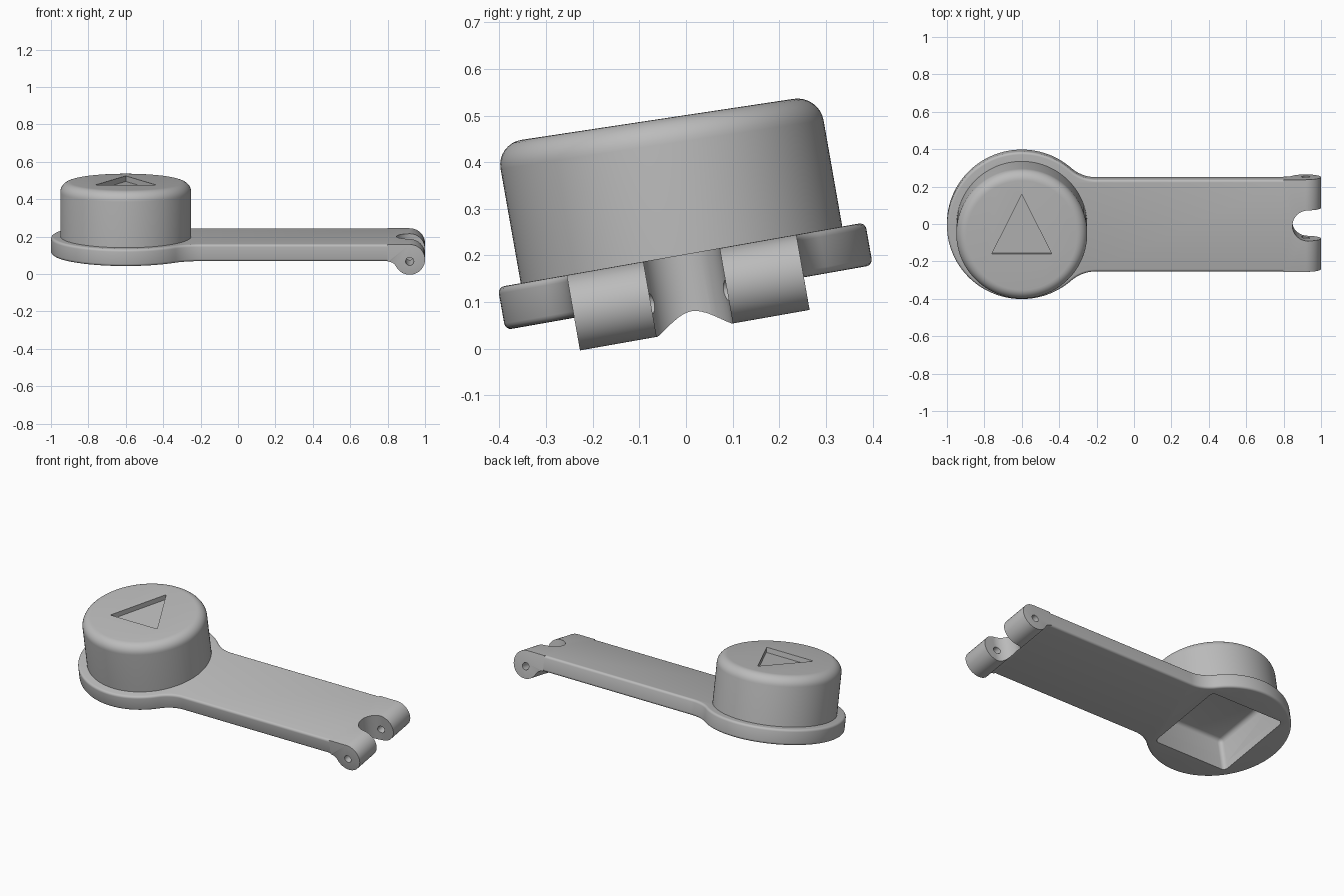
import bpy, bmesh, math
from math import cos, sin, sqrt, radians
from mathutils import Matrix, Vector

if "Cube" in bpy.data.objects:
    bpy.data.objects.remove(bpy.data.objects["Cube"])

grey = bpy.data.materials.new("plain grey")
grey.use_nodes = True
colour = (0.5, 0.5, 0.5, 1)
grey.diffuse_color = colour
grey.node_tree.nodes["Principled BSDF"].inputs["Base Color"].default_value = colour

BOTTOM, TOP = 0.107, 0.2      # faces of the arm plate
HUB = -0.6                    # centre of the round end
HALF = 0.25                   # half width of the arm
SEAM = 0.8                    # where the arm meets the hinge
ROUND = 0.014
# The whole part leans back about the x axis
LEAN = Matrix.Rotation(radians(10), 4, 'X') @ Matrix.Translation((0, 0.0255, 0))


def arc(cx, cy, r, start, end, n):
    return [(cx + r * cos(start + (end - start) * i / n),
             cy + r * sin(start + (end - start) * i / n)) for i in range(n + 1)]


def prism(points, place, direction):
    """Extrude a closed outline; place maps a 2D point into space."""
    bm = bmesh.new()
    face = bm.faces.new([bm.verts.new(place(*p)) for p in points])
    out = bmesh.ops.extrude_face_region(bm, geom=[face])["geom"]
    bmesh.ops.translate(bm, vec=direction,
                        verts=[v for v in out if isinstance(v, bmesh.types.BMVert)])
    bmesh.ops.recalc_face_normals(bm, faces=bm.faces)
    return bm


def soften(bm, rule, size, segments=4):
    edges = [e for e in bm.edges if rule(e.verts[0].co, e.verts[1].co)]
    bmesh.ops.bevel(bm, geom=edges, offset=size, segments=segments, profile=0.5,
                    affect='EDGES', clamp_overlap=True)


def make(name, bm):
    mesh = bpy.data.meshes.new(name)
    bm.to_mesh(mesh)
    bm.free()
    mesh.materials.append(grey)
    obj = bpy.data.objects.new(name, mesh)
    bpy.context.scene.collection.objects.link(obj)
    return obj


def cut(obj, cutter):
    bpy.context.view_layer.objects.active = obj
    mod = obj.modifiers.new("cut", 'BOOLEAN')
    mod.operation, mod.solver, mod.object = 'DIFFERENCE', 'EXACT', cutter
    bpy.ops.object.modifier_apply(modifier=mod.name)


def flat(z):
    return lambda x, y: (x, y, z)


# Arm plate: round end blended into a straight arm
blend = 0.2
neck = HUB + sqrt((0.4 + blend) ** 2 - (HALF + blend) ** 2)
turn = math.atan2(HALF + blend, neck - HUB)
upper = [(SEAM, HALF)] + arc(neck, HALF + blend, blend, -math.pi / 2, turn - math.pi, 14)
upper += arc(HUB, 0, 0.4, turn, math.pi, 48)[1:]
outline = upper + [(x, -y) for x, y in reversed(upper[:-1])]
bm = prism(outline, flat(BOTTOM), (0, 0, TOP - BOTTOM))
soften(bm, lambda a, b: abs(a.z - b.z) < 1e-4 and not (a.x > SEAM - 0.01 and b.x > SEAM - 0.01), ROUND)
plate = make("arm_plate", bm)

# Hinge end: knuckle profile with a fillet under the plate
kx, kr, fillet = 0.918, 0.082, 0.05
kz = TOP - kr
fz = BOTTOM - fillet
fx = kx - sqrt((fillet + kr) ** 2 - (kz - fz) ** 2)
meet = math.atan2(kz - fz, kx - fx)
profile = [(SEAM, TOP)] + arc(kx, kz, kr, math.pi / 2, meet - math.pi, 32)
profile += arc(fx, fz, fillet, meet, math.pi / 2, 8)[1:]
if fx > SEAM:
    profile.append((SEAM, BOTTOM))
bm = prism(profile, lambda x, z: (x, -HALF, z), (0, 2 * HALF, 0))
soften(bm, lambda a, b: abs(a.y - b.y) < 1e-4 and max(a.x, b.x) > SEAM + 0.005, ROUND)
hinge = make("hinge_knuckles", bm)

# Cap: drum with a rounded rim and a slightly sloping top
bm = prism(arc(HUB, 0, 0.35, 0, 2 * math.pi, 96)[:-1], flat(0.15), (0, 0, 0.345))
soften(bm, lambda a, b: min(a.z, b.z) > 0.4, 0.055, 8)
for v in bm.verts:
    if v.co.z > 0.3:
        v.co.z -= 0.025 * v.co.y
cap = make("cap", bm)

# Cutters
slot = [(1.1, 0.083)] + arc(0.93, 0, 0.083, math.pi / 2, 1.5 * math.pi, 24) + [(1.1, -0.083)]
slot_cutter = make("slot_cutter", prism(slot, flat(-0.2), (0, 0, 0.7)))
pin = arc(kx, kz - 0.01, 0.022, 0, 2 * math.pi, 24)[:-1]
pin_cutter = make("pin_cutter", prism(pin, lambda x, z: (x, -0.5, z), (0, 1, 0)))
bm = prism([(HUB - 0.16, -0.1), (HUB + 0.16, -0.1), (HUB, 0.22)], flat(0.465), (0, 0, 0.1))
for v in bm.verts:
    v.co.z -= 0.025 * v.co.y
arrow_cutter = make("triangle_cutter", bm)
square = [(HUB + sx * 0.25, sy * 0.25) for sx, sy in ((-1, -1), (1, -1), (1, 1), (-1, 1))]
bm = prism(square, flat(0), (0, 0, 0.31))
soften(bm, lambda a, b: max(a.z, b.z) > 0.3, 0.025)
pocket_cutter = make("pocket_cutter", bm)

cut(hinge, slot_cutter)
cut(hinge, pin_cutter)
cut(cap, arrow_cutter)
cut(cap, pocket_cutter)
cut(plate, pocket_cutter)
for helper in (slot_cutter, pin_cutter, arrow_cutter, pocket_cutter):
    bpy.data.objects.remove(helper)

# Smooth shading, then lean the finished parts
for obj in (plate, hinge, cap):
    bpy.ops.object.select_all(action='DESELECT')
    obj.select_set(True)
    bpy.context.view_layer.objects.active = obj
    bpy.ops.object.shade_smooth_by_angle(angle=radians(32))
    obj.data.transform(LEAN)
